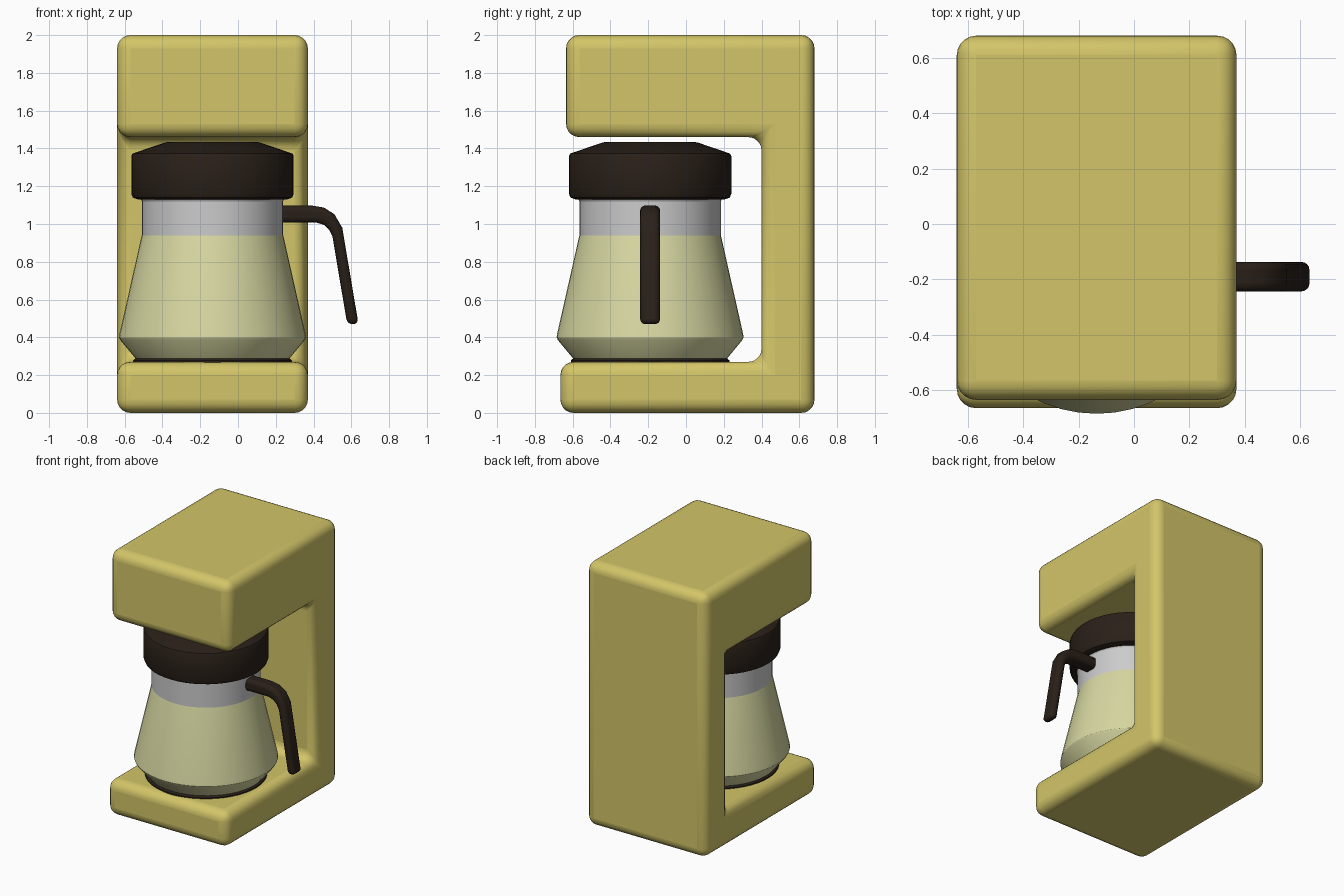
import bpy, bmesh, math
from mathutils import Vector

if "Cube" in bpy.data.objects:
    bpy.data.objects.remove(bpy.data.objects["Cube"])


def material(name, rgb):
    m = bpy.data.materials.new(name)
    m.diffuse_color = (*rgb, 1)
    m.use_nodes = True
    m.node_tree.nodes["Principled BSDF"].inputs["Base Color"].default_value = m.diffuse_color
    return m


YELLOW = material("yellow_enamel", (0.65, 0.56, 0.14))
DARK = material("dark_plastic", (0.022, 0.014, 0.009))
LIQUID = material("pale_liquid", (0.68, 0.68, 0.36))
CX, CY = -0.135, -0.19  # carafe axis


def finish(name, bm, mat, bevel=0, segments=4, angle=35):
    bmesh.ops.recalc_face_normals(bm, faces=bm.faces)
    me = bpy.data.meshes.new(name)
    bm.to_mesh(me)
    bm.free()
    ob = bpy.data.objects.new(name, me)
    bpy.context.collection.objects.link(ob)
    if mat:
        me.materials.append(mat)
    if bevel:
        mod = ob.modifiers.new("Bevel", 'BEVEL')
        mod.width, mod.segments = bevel, segments
        mod.limit_method = 'ANGLE'
        mod.angle_limit = math.radians(40)
    bpy.ops.object.select_all(action='DESELECT')
    ob.select_set(True)
    bpy.context.view_layer.objects.active = ob
    bpy.ops.object.shade_smooth_by_angle(angle=math.radians(angle))
    return ob


def prism(name, points, offset, mat, **kw):
    bm = bmesh.new()
    face = bm.faces.new([bm.verts.new(p) for p in points])
    ext = bmesh.ops.extrude_face_region(bm, geom=[face])
    verts = [v for v in ext["geom"] if isinstance(v, bmesh.types.BMVert)]
    bmesh.ops.translate(bm, verts=verts, vec=Vector(offset))
    return finish(name, bm, mat, **kw)


def lathe(name, profile, mat, sides=48, angle=20):
    # revolve (radius, z) points about the carafe axis; radius 0 closes an end
    bm = bmesh.new()
    verts = [bm.verts.new((CX + r, CY, z)) for r, z in profile]
    edges = [bm.edges.new(pair) for pair in zip(verts, verts[1:])]
    bmesh.ops.spin(bm, geom=verts + edges, cent=(CX, CY, 0), axis=(0, 0, 1),
                   angle=math.tau, steps=sides, use_duplicate=False)
    bmesh.ops.remove_doubles(bm, verts=bm.verts, dist=1e-4)
    return finish(name, bm, mat, angle=angle)


# C-shaped housing: base, back column and overhanging top
housing = [(-0.665, 0), (0.68, 0), (0.68, 2), (-0.635, 2), (-0.635, 1.46),
           (0.4, 1.46), (0.4, 0.27), (-0.665, 0.27)]
prism("machine_body", [(-0.64, y, z) for y, z in housing], (1.01, 0, 0),
      YELLOW, bevel=0.07, segments=5)

# Carafe: warming plate, filled bowl, clear neck and lid
lathe("warming_plate", [(0, 0.26), (0.42, 0.26), (0.42, 0.278), (0.405, 0.29),
                        (0, 0.29)], DARK)
lathe("carafe_liquid", [(0, 0.285), (0.405, 0.285), (0.488, 0.385),
                        (0.495, 0.4), (0.492, 0.42), (0.378, 0.925),
                        (0.374, 0.94), (0, 0.94)], LIQUID, angle=25)
lathe("carafe_neck", [(0, 0.939), (0.374, 0.939), (0.374, 1.12), (0.382, 1.135),
                      (0, 1.135)], None)
lathe("carafe_lid", [(0, 1.13), (0.395, 1.13), (0.422, 1.14), (0.43, 1.16),
                     (0.43, 1.36), (0.423, 1.373), (0.25, 1.432),
                     (0.235, 1.434), (0, 1.434)], DARK, angle=30)

# Carafe handle: tapered bent bar
handle = [(0.19, 1.098), (0.39, 1.098), (0.455, 1.087), (0.51, 1.052),
          (0.552, 0.98), (0.638, 0.47), (0.578, 0.47), (0.5, 0.935),
          (0.482, 0.97), (0.455, 0.995), (0.415, 1.008), (0.19, 1.008)]
prism("carafe_handle", [(x, CY - 0.053, z) for x, z in handle],
      (0, 0.106, 0), DARK, bevel=0.028)
